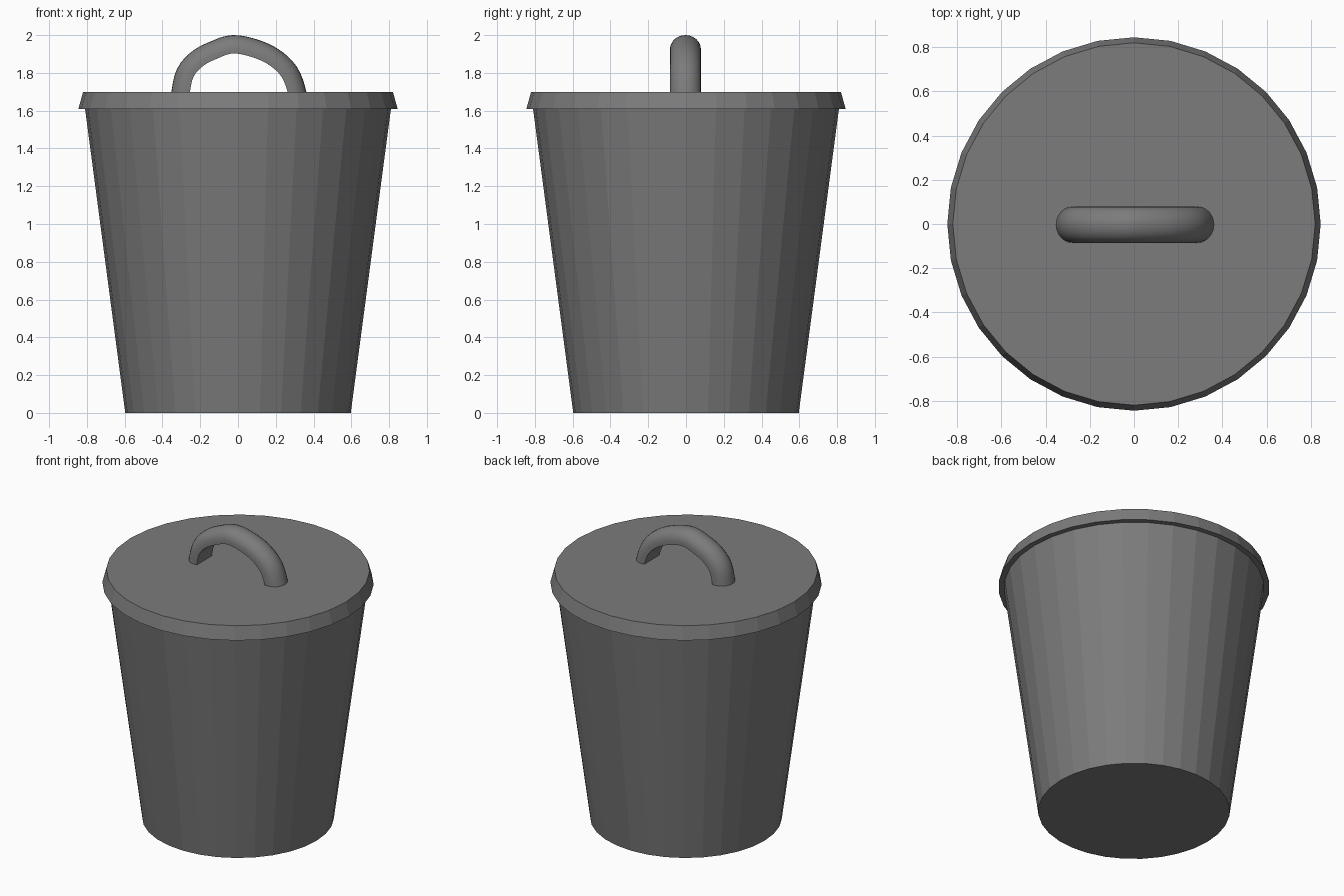
import bpy
import bmesh
import math
from mathutils import Vector

cube = bpy.data.objects.get("Cube")
if cube:
    bpy.data.objects.remove(cube)

grey = bpy.data.materials.new("dark_grey_metal")
grey.use_nodes = True
grey.diffuse_color = (0.2, 0.2, 0.2, 1)
grey.node_tree.nodes["Principled BSDF"].inputs["Base Color"].default_value = (0.2, 0.2, 0.2, 1)


def tapered_drum(name, r_bottom, r_top, z_bottom, z_top):
    bpy.ops.mesh.primitive_cone_add(
        vertices=32, radius1=r_bottom, radius2=r_top, depth=z_top - z_bottom,
        location=(0, 0, (z_bottom + z_top) / 2))
    obj = bpy.context.object
    obj.name = name
    obj.data.materials.append(grey)
    return obj


def smooth_path(points, steps=4):
    """Catmull-Rom curve through the points."""
    pts = [2 * points[0] - points[1], *points, 2 * points[-1] - points[-2]]
    path = []
    for a, b, c, d in zip(pts, pts[1:], pts[2:], pts[3:]):
        for i in range(steps):
            t = i / steps
            path.append(0.5 * (2 * b + (c - a) * t + (2 * a - 5 * b + 4 * c - d) * t**2
                               + (3 * b - a - 3 * c + d) * t**3))
    return path + [points[-1]]


# Bucket and overhanging lid
tapered_drum("bin_body", 0.597, 0.815, 0, 1.65)
tapered_drum("lid", 0.845, 0.82, 1.61, 1.70)

# Handle: D-shaped section, flat inside and rounded outside, swept over an arch
inner_arch = [(-0.257, 1.69), (-0.235, 1.78), (-0.18, 1.84), (-0.1, 1.88), (-0.025, 1.903),
              (0.07, 1.885), (0.16, 1.845), (0.23, 1.78), (0.267, 1.69)]
path = smooth_path([Vector((x, 0, z)) for x, z in inner_arch])
half_width, straight, dome = 0.082, 0.022, 0.075
section = [(-half_width, 0)]
for i in range(13):
    a = math.pi * i / 12
    section.append((-half_width * math.cos(a), straight + dome * math.sin(a)))
section.append((half_width, 0))

bm = bmesh.new()
rings = []
for i, p in enumerate(path):
    tangent = path[min(i + 1, len(path) - 1)] - path[max(i - 1, 0)]
    if i in (0, len(path) - 1):
        tangent = Vector((0, 0, 1 if i == 0 else -1))
    outward = Vector((-tangent.z, 0, tangent.x)).normalized()
    rings.append([bm.verts.new(p + outward * d + Vector((0, y - 0.003, 0))) for y, d in section])
for r, s in zip(rings, rings[1:]):
    for j in range(len(section)):
        k = (j + 1) % len(section)
        bm.faces.new((r[j], r[k], s[k], s[j]))
bm.faces.new(rings[0])
bm.faces.new(rings[-1])
bmesh.ops.recalc_face_normals(bm, faces=bm.faces)
mesh = bpy.data.meshes.new("lid_handle")
bm.to_mesh(mesh)
bm.free()
mesh.materials.append(grey)
handle = bpy.data.objects.new("lid_handle", mesh)
bpy.context.collection.objects.link(handle)
bpy.ops.object.select_all(action='DESELECT')
handle.select_set(True)
bpy.context.view_layer.objects.active = handle
bpy.ops.object.shade_smooth_by_angle(angle=math.radians(40))
